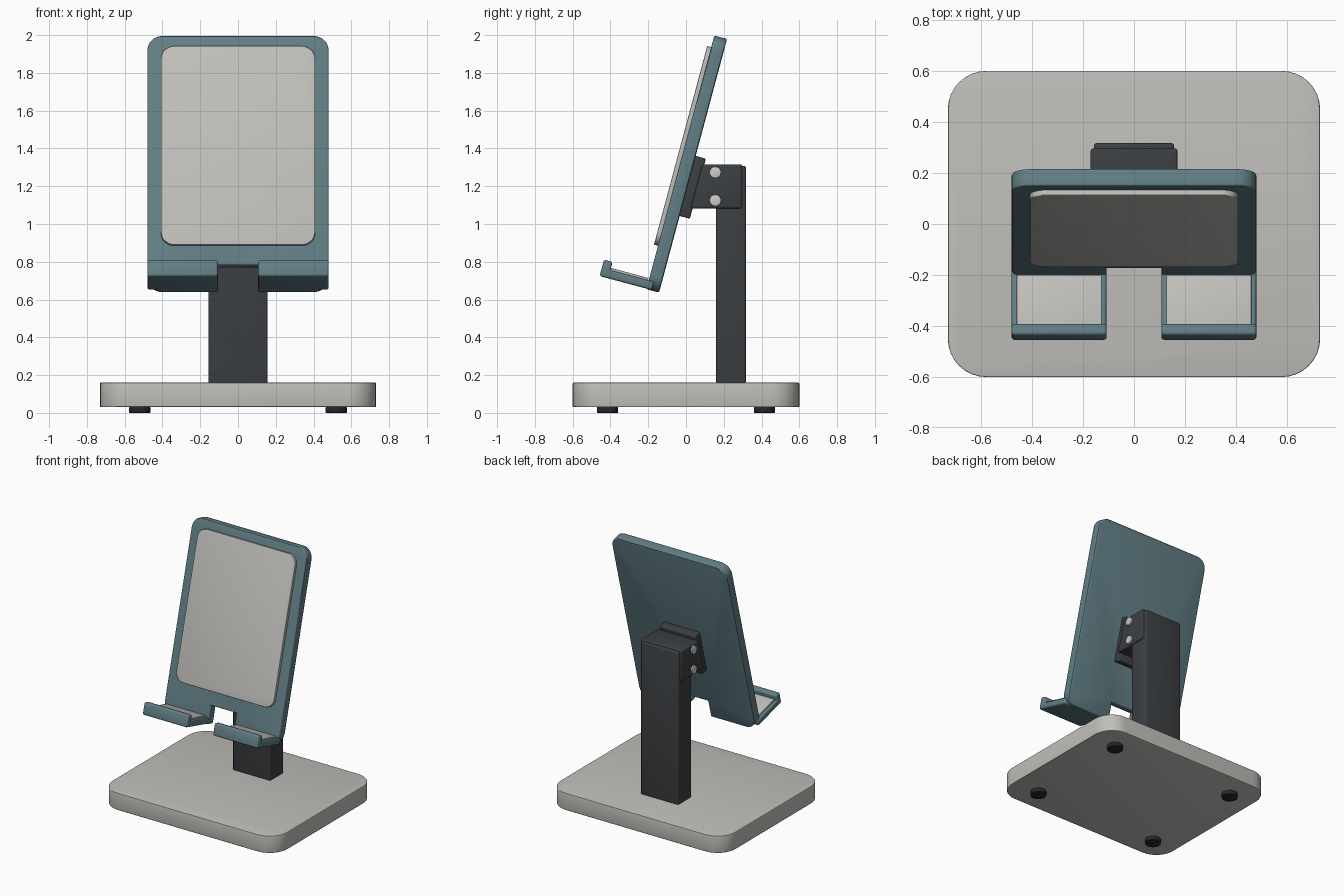
import bpy, bmesh
from math import radians, sin, cos, pi
from mathutils import Matrix, Vector

if "Cube" in bpy.data.objects:
    bpy.data.objects.remove(bpy.data.objects["Cube"])


def material(name, rgb):
    m = bpy.data.materials.new(name)
    m.diffuse_color = (*rgb, 1)
    m.use_nodes = True
    m.node_tree.nodes["Principled BSDF"].inputs["Base Color"].default_value = m.diffuse_color
    return m


TEAL = material("teal", (0.12, 0.21, 0.235))
DARK = material("charcoal", (0.045, 0.05, 0.055))
STONE = material("warm_grey", (0.53, 0.52, 0.49))
RUBBER = material("rubber", (0.02, 0.02, 0.02))

# Frame of the tilted cradle: x across, y up the panel, z out of its front
TILT = Matrix.Translation((0, -0.21, 0.655)) @ Matrix.Rotation(radians(75), 4, 'X')


def extrude(name, pts, vec, bevel=0.0, mat=None, frame=Matrix(), segs=3):
    bm = bmesh.new()
    face = bm.faces.new([bm.verts.new(p) for p in pts])
    ret = bmesh.ops.extrude_face_region(bm, geom=[face], use_keep_orig=True)
    moved = [g for g in ret["geom"] if isinstance(g, bmesh.types.BMVert)]
    bmesh.ops.translate(bm, verts=moved, vec=vec)
    bmesh.ops.recalc_face_normals(bm, faces=bm.faces)
    if bevel:
        sharp = [e for e in bm.edges if e.calc_face_angle(0) > radians(35)]
        bmesh.ops.bevel(bm, geom=sharp, offset=bevel, segments=segs,
                        profile=0.5, affect='EDGES', clamp_overlap=True)
    bm.transform(frame)
    bmesh.ops.recalc_face_normals(bm, faces=bm.faces)
    mesh = bpy.data.meshes.new(name)
    bm.to_mesh(mesh)
    bm.free()
    ob = bpy.data.objects.new(name, mesh)
    bpy.context.collection.objects.link(ob)
    if mat:
        mesh.materials.append(mat)
    return ob


def rounded(x0, x1, y0, y1, r, z=0.0, n=8):
    pts = []
    corners = [(x1 - r, y0 + r), (x1 - r, y1 - r), (x0 + r, y1 - r), (x0 + r, y0 + r)]
    for k, (cx, cy) in enumerate(corners):
        for i in range(n + 1):
            a = -pi / 2 + k * pi / 2 + i / n * pi / 2
            pts.append((cx + r * cos(a), cy + r * sin(a), z))
    return pts


def box(name, x, y, z, bevel, mat=None, frame=Matrix()):
    pts = [(x[0], y[0], z[0]), (x[1], y[0], z[0]), (x[1], y[1], z[0]), (x[0], y[1], z[0])]
    return extrude(name, pts, (0, 0, z[1] - z[0]), bevel, mat, frame)


def disc(name, centre, radius, depth, axis, mat=None, bevel=0.004):
    pts = [(radius * cos(i * pi / 16), radius * sin(i * pi / 16), 0) for i in range(32)]
    frame = Matrix.Translation(centre) @ Vector(axis).to_track_quat('Z', 'Y').to_matrix().to_4x4()
    return extrude(name, pts, (0, 0, depth), bevel, mat, frame, 2)


# Base slab and feet
extrude("base", rounded(-0.73, 0.73, -0.6, 0.6, 0.15, 0.03), (0, 0, 0.13), 0.005, STONE)
for sx in (-1, 1):
    for sy in (-1, 1):
        disc("foot", (sx * 0.52, sy * 0.415, 0), 0.056, 0.032, (0, 0, 1), RUBBER)

# Upright post
box("post", (-0.157, 0.157), (0.16, 0.317), (0.155, 1.308), 0.01, DARK)

# Hinge head with a slanted front, its mounting plate and bolts
head = [(-0.17, 0.025, 1.083), (-0.17, 0.297, 1.083), (-0.17, 0.297, 1.316), (-0.17, 0.087, 1.316)]
extrude("hinge_head", head, (0.34, 0, 0), 0.01, DARK)
box("mount_plate", (-0.15, 0.15), (0.42, 0.749), (-0.126, -0.065), 0.008, DARK, TILT)
for sx in (-1, 1):
    for z in (1.125, 1.273):
        disc("bolt", (sx * 0.165, 0.155, z), 0.031, 0.017, (sx, 0, 0))

# Back panel with a cable notch in its lower edge
outline = rounded(-0.48, 0.48, 0, 1.39, 0.08, -0.07)
notch = [(-0.107, 0, -0.07), (-0.107, 0.135, -0.07), (0.107, 0.135, -0.07), (0.107, 0, -0.07)]
extrude("back_panel", outline + notch, (0, 0, 0.07), 0.009, TEAL, TILT)

# Soft pad on the panel front
extrude("panel_pad", rounded(-0.408, 0.408, 0.238, 1.327, 0.07, -0.005), (0, 0, 0.027),
        0.004, STONE, TILT)

# Pair of ledges with lips, each with its own pad
profile = [(0.003, -0.03), (0.003, 0.257), (0.093, 0.257), (0.093, 0.21), (0.048, 0.21), (0.048, -0.03)]
for sx in (-1, 1):
    x0, x1 = sorted((sx * 0.107, sx * 0.48))
    extrude("ledge", [(x0, y, z) for y, z in profile], (x1 - x0, 0, 0), 0.012, TEAL, TILT)
    box("ledge_pad", (x0 + 0.02, x1 - 0.02), (0.04, 0.06), (0.004, 0.209), 0.003, STONE, TILT)

# Smooth shading with sharp edges kept
for ob in bpy.context.collection.objects:
    ob.select_set(True)
    bpy.context.view_layer.objects.active = ob
bpy.ops.object.shade_smooth_by_angle(angle=radians(30))
